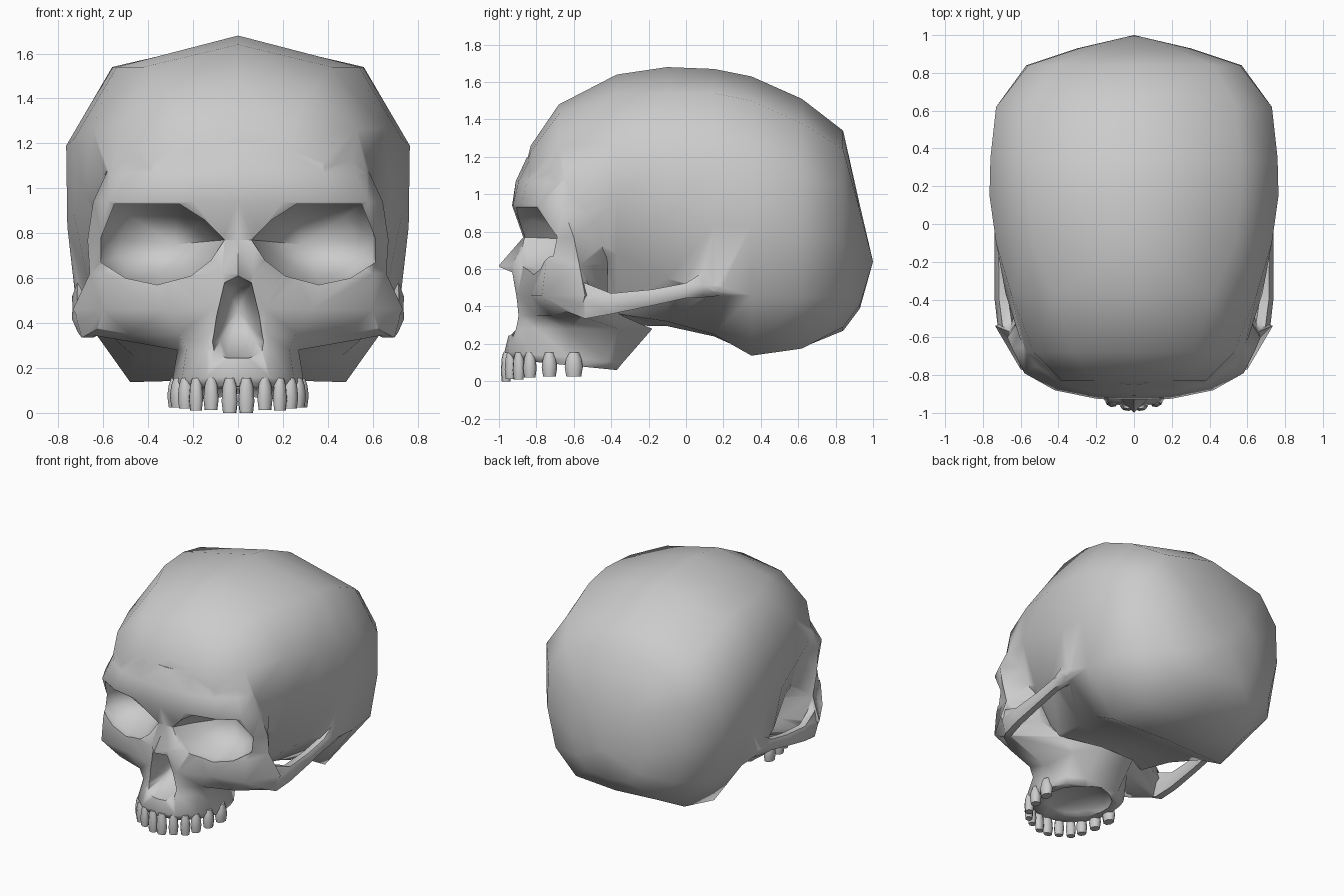
import bpy, bmesh
from math import radians, cos, sin, pi, atan2
from mathutils import Vector

if "Cube" in bpy.data.objects:
    bpy.data.objects.remove(bpy.data.objects["Cube"])


def mean(ring):
    return sum((Vector(p) for p in ring), Vector()) / len(ring)


def add_loft(bm, rings, tip0=None, tip1=None):
    """Skin closed rings and close both ends with a fan."""
    rows = [[bm.verts.new(p) for p in r] for r in rings]
    n = len(rows[0])
    for a, b in zip(rows, rows[1:]):
        for i in range(n):
            j = (i + 1) % n
            bm.faces.new((a[i], a[j], b[j], b[i]))
    for row, ring, tip in ((rows[0], rings[0], tip0), (rows[-1], rings[-1], tip1)):
        c = bm.verts.new(tip or mean(ring))
        for i in range(n):
            bm.faces.new((row[i], row[(i + 1) % n], c))


def finish(name, bm):
    bmesh.ops.recalc_face_normals(bm, faces=bm.faces)
    bmesh.ops.triangulate(bm, faces=bm.faces)
    me = bpy.data.meshes.new(name)
    bm.to_mesh(me)
    bm.free()
    ob = bpy.data.objects.new(name, me)
    bpy.context.collection.objects.link(ob)
    return ob


def loft(name, rings, tip0=None, tip1=None):
    bm = bmesh.new()
    add_loft(bm, rings, tip0, tip1)
    return finish(name, bm)


def pairs(v):
    return list(zip(v[::2], v[1::2]))


def select_only(ob):
    bpy.ops.object.select_all(action='DESELECT')
    ob.select_set(True)
    bpy.context.view_layer.objects.active = ob


def boolean(ob, other, op):
    select_only(ob)
    m = ob.modifiers.new(op, 'BOOLEAN')
    m.operation, m.object, m.solver = op, other, 'EXACT'
    m.use_self = True
    bpy.ops.object.modifier_apply(modifier=m.name)
    bpy.data.objects.remove(other)


# Braincase: sections along y (y, top z, bottom z, then x,z down the side)
sections = [
    (-.83, 1.26, .86, .22, 1.23, .38, 1.12, .40, 1.02, .36, .94, .18, .88),
    (-.68, 1.48, .50, .32, 1.43, .53, 1.26, .58, 1.02, .52, .80, .30, .60),
    (-.37, 1.64, .30, .42, 1.54, .65, 1.27, .68, .98, .57, .68, .36, .36),
    (-.10, 1.68, .295, .54, 1.54, .73, 1.22, .73, .88, .66, .55, .40, .32),
    (.15, 1.67, .24, .56, 1.54, .765, 1.19, .76, .83, .72, .48, .46, .25),
    (.35, 1.63, .15, .56, 1.50, .76, 1.18, .76, .83, .71, .46, .48, .137),
    (.62, 1.51, .18, .54, 1.38, .73, 1.10, .73, .78, .67, .45, .42, .175),
    (.84, 1.34, .27, .42, 1.24, .56, 1.04, .57, .75, .50, .46, .33, .29),
    (.93, .94, .39, .20, .91, .29, .80, .30, .64, .26, .50, .17, .41),
]
rings = []
for y, top, bottom, *side in sections:
    half = pairs(side)
    rings.append([(0, y, top)] + [(x, y, z) for x, z in half] + [(0, y, bottom)]
                 + [(-x, y, z) for x, z in reversed(half)])
skull = loft("skull", rings, (0, -.87, 1.1), (0, 1.0, .64))

# Face: horizontal slices (z, tilt, midline y, then x,y round to the back)
slices = [
    (1.20, 0, -.85, .20, -.83, .36, -.77, .49, -.68, .52, -.58, .45, -.40),
    (1.07, 0, -.91, .20, -.895, .38, -.85, .52, -.75, .585, -.65, .52, -.40),
    (.94, 0, -.93, .20, -.925, .42, -.88, .58, -.79, .645, -.66, .53, -.38),
    (.77, 0, -.87, .07, -.86, .35, -.80, .61, -.69, .67, -.60, .53, -.40),
    (.62, 0, -1.0, .07, -.93, .30, -.83, .60, -.75, .66, -.57, .50, -.42),
    (.46, 0, -.93, .12, -.90, .33, -.83, .60, -.77, .735, -.54, .48, -.42),
    (.35, 0, -.92, .13, -.89, .26, -.80, .48, -.72, .67, -.57, .34, -.34),
    (.28, 0, -.94, .14, -.90, .23, -.80, .27, -.63, .24, -.36, .14, -.18),
    (.16, -.1, -.97, .14, -.95, .25, -.84, .295, -.62, .26, -.42, .14, -.34),
    (.12, -.1, -.955, .13, -.93, .235, -.82, .28, -.62, .24, -.43, .12, -.37),
]
rings = []
for z, tilt, y0, *side in slices:
    half = pairs(side)
    outline = [(0, y0)] + half + [(-x, y) for x, y in reversed(half)]
    rings.append([(x, y, z + tilt * (y + .97)) for x, y in outline])
boolean(skull, loft("face", rings), 'UNION')

# Cheek arches: (x, y, z, half height, half thickness)
arch = [(.60, -.64, .46, .09, .05), (.67, -.54, .43, .10, .052),
        (.69, -.40, .415, .058, .048), (.695, -.18, .448, .045, .043),
        (.695, 0, .485, .042, .042), (.69, .09, .515, .07, .05),
        (.67, .32, .49, .02, .03)]
for s in (1, -1):
    rings = [[(s * (x + t * cos(a * pi / 3)), y, z + h * sin(a * pi / 3) * 1.1)
              for a in range(6)] for x, y, z, h, t in arch]
    boolean(skull, loft("cheek_arch", rings), 'UNION')

# Eye sockets: tapering bowls
rim = pairs((.06, .77, .15, .86, .26, .93, .55, .93, .61, .78, .61, .67,
             .50, .60, .36, .57, .21, .61, .12, .68))
for s in (1, -1):
    front = [(s * x, -1.3, z) for x, z in rim]
    edge = [(s * x, -.88 + .33 * x, z) for x, z in rim]
    mid = [(s * (.31 + (x - .31) * .72), -.72 + .2 * x, .75 + (z - .75) * .7) for x, z in rim]
    boolean(skull, loft("eye_socket_cutter", [front, edge, mid], None,
                        (s * .28, -.46, .75)), 'DIFFERENCE')

# Nose opening
half = pairs((.06, .58, .10, .43, .12, .31, .11, .265, .05, .245))
rim = [(0, .61)] + half + [(-x, z) for x, z in reversed(half)]
front = [(x, -1.2, z) for x, z in rim]
edge = [(x, -.93, z) for x, z in rim]
back = [(x * .7, -.76, .46 + (z - .46) * .7) for x, z in rim]
boolean(skull, loft("nose_cutter", [front, edge, back], None, (0, -.62, .46)), 'DIFFERENCE')

# Hollow palate
bm = bmesh.new()
bmesh.ops.create_uvsphere(bm, u_segments=16, v_segments=10, radius=1)
for v in bm.verts:
    v.co = (v.co.x * .225, -.61 + v.co.y * .27, .06 + v.co.z * .10)
boolean(skull, finish("palate_cutter", bm), 'DIFFERENCE')

# Teeth: (x, y, half width, half depth, bottom z)
teeth = [(.037, -.962, .036, .028, 0), (.12, -.94, .034, .028, .012),
         (.187, -.895, .034, .030, .01), (.234, -.835, .036, .034, .02),
         (.265, -.73, .040, .038, .025), (.278, -.60, .050, .040, .025)]
bm = bmesh.new()
for s in (1, -1):
    for x, y, w, d, low in teeth:
        ang = atan2(x * 1.6, -(y + .6)) if y < -.6 else pi / 2
        rings = []
        for z, k in ((.155, .55), (.12, .85), (low + .05, 1), (low, .82)):
            ring = []
            for i in range(8):
                a = i * pi / 4 + pi / 8
                u, v = w * k * 1.05 * cos(a), d * k * sin(a)
                ring.append((s * (x + u * cos(ang) - v * sin(ang)),
                             y + u * sin(ang) + v * cos(ang), z))
            rings.append(ring)
        add_loft(bm, rings)
teeth_ob = finish("teeth", bm)

for ob in (skull, teeth_ob):
    select_only(ob)
    bpy.ops.object.shade_smooth_by_angle(angle=radians(58))
